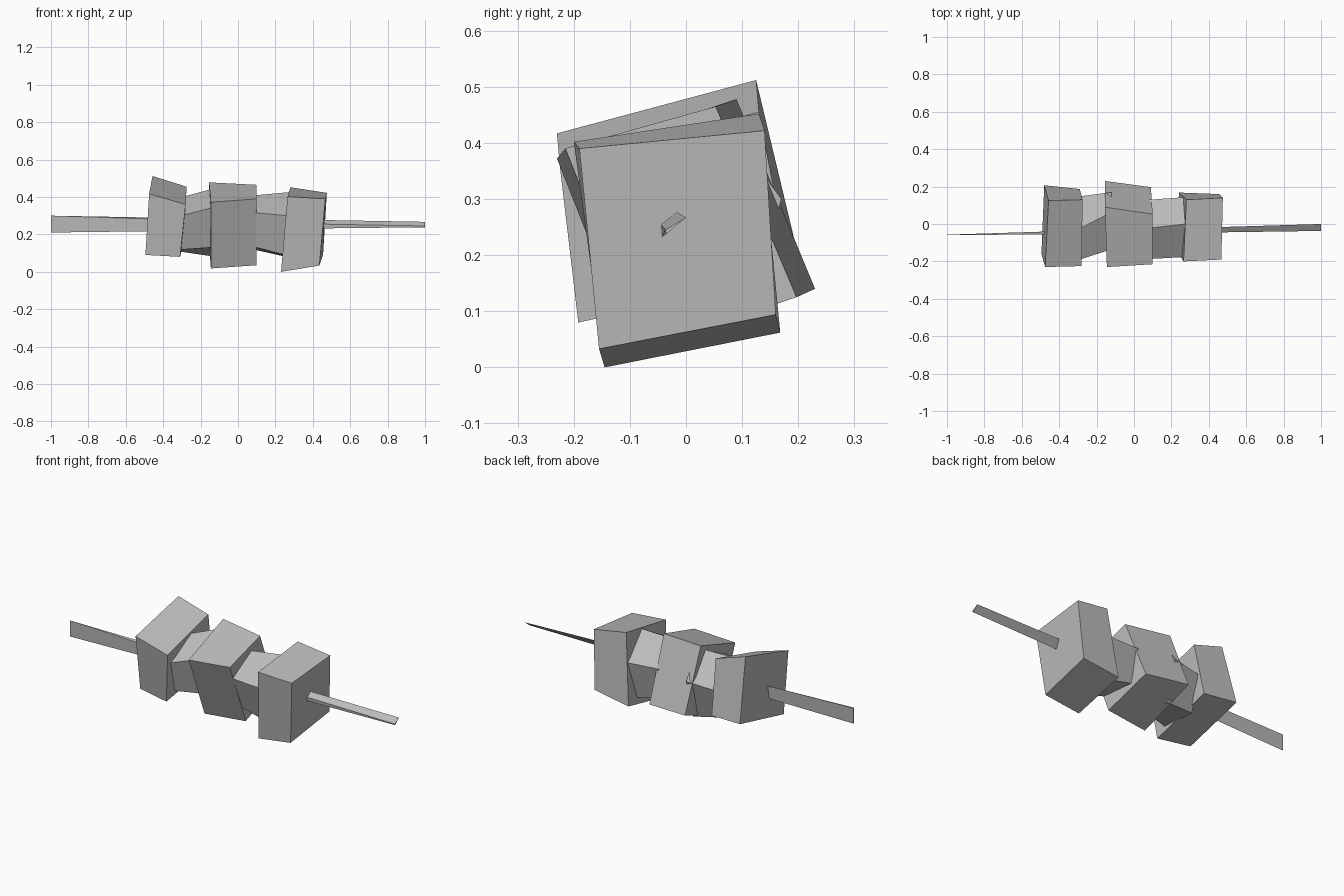
import bpy
import bmesh

default_cube = bpy.data.objects.get("Cube")
if default_cube:
    bpy.data.objects.remove(default_cube, do_unlink=True)


def make_material(name, colour):
    material = bpy.data.materials.new(name)
    material.use_nodes = True
    material.diffuse_color = colour
    shader = material.node_tree.nodes["Principled BSDF"]
    shader.inputs["Base Color"].default_value = colour
    shader.inputs["Roughness"].default_value = 0.8
    return material


grey = make_material("plain_grey", (0.5, 0.5, 0.5, 1))


def loft(name, start_ring, end_ring):
    """Flat-shaded solid spanning two matching rings of points, closed at both ends."""
    mesh = bpy.data.meshes.new(name)
    bm = bmesh.new()
    start = [bm.verts.new(point) for point in start_ring]
    end = [bm.verts.new(point) for point in end_ring]
    bm.faces.new(start)
    bm.faces.new(end)
    count = len(start)
    for i in range(count):
        j = (i + 1) % count
        bm.faces.new((start[i], start[j], end[j], end[i]))
    bmesh.ops.recalc_face_normals(bm, faces=bm.faces[:])
    bm.to_mesh(mesh)
    bm.free()
    mesh.materials.append(grey)
    part = bpy.data.objects.new(name, mesh)
    bpy.context.collection.objects.link(part)
    return part


def at_x(x, profile):
    """Place a (y, z) profile upright at one position along the length."""
    return [(x, y, z) for y, z in profile]


# Skewed blocks: each ring runs front top, back top, back bottom, front bottom
loft("right_block",
     [(-.475, -.23, .417), (-.457, .125, .512), (-.48, .207, .17), (-.495, -.16, .09)],
     [(-.28, -.225, .36), (-.275, .13, .455), (-.29, .187, .16), (-.31, -.192, .08)])
loft("middle_block",
     [(-.145, -.23, .372), (-.155, .09, .478), (-.155, .23, .14), (-.145, -.09, .018)],
     [(.1, -.215, .39), (.1, .053, .465), (.09, .197, .125), (.1, -.075, .035)])
loft("left_block",
     [(.265, -.2, .402), (.28, .13, .452), (.24, .168, .062), (.23, -.145, 0)],
     [(.467, -.19, .39), (.475, .14, .422), (.455, .16, .094), (.435, -.155, .033)])

# Five-sided connectors: ridge, back, back bottom, front bottom, front
loft("right_connector",
     at_x(-.31, [(-.035, .397), (.145, .28), (.07, .108), (-.13, .118), (-.197, .297)]),
     at_x(-.12, [(.063, .448), (.17, .3), (.11, .08), (-.09, .132), (-.135, .348)]))
loft("left_connector",
     at_x(.08, [(-.022, .408), (.13, .3), (.09, .12), (-.11, .135), (-.187, .317)]),
     at_x(.3, [(.003, .428), (.145, .29), (.09, .07), (-.12, .078), (-.175, .297)]))

# Thin three-sided rods sticking out of both ends
loft("right_rod",
     at_x(-1, [(-.06, .3), (-.057, .298), (-.06, .21)]),
     at_x(-.46, [(-.055, .282), (-.04, .29), (-.048, .217)]))
loft("left_rod",
     at_x(.44, [(-.045, .255), (-.017, .277), (-.043, .232)]),
     at_x(1, [(-.037, .245), (0, .267), (-.035, .238)]))
